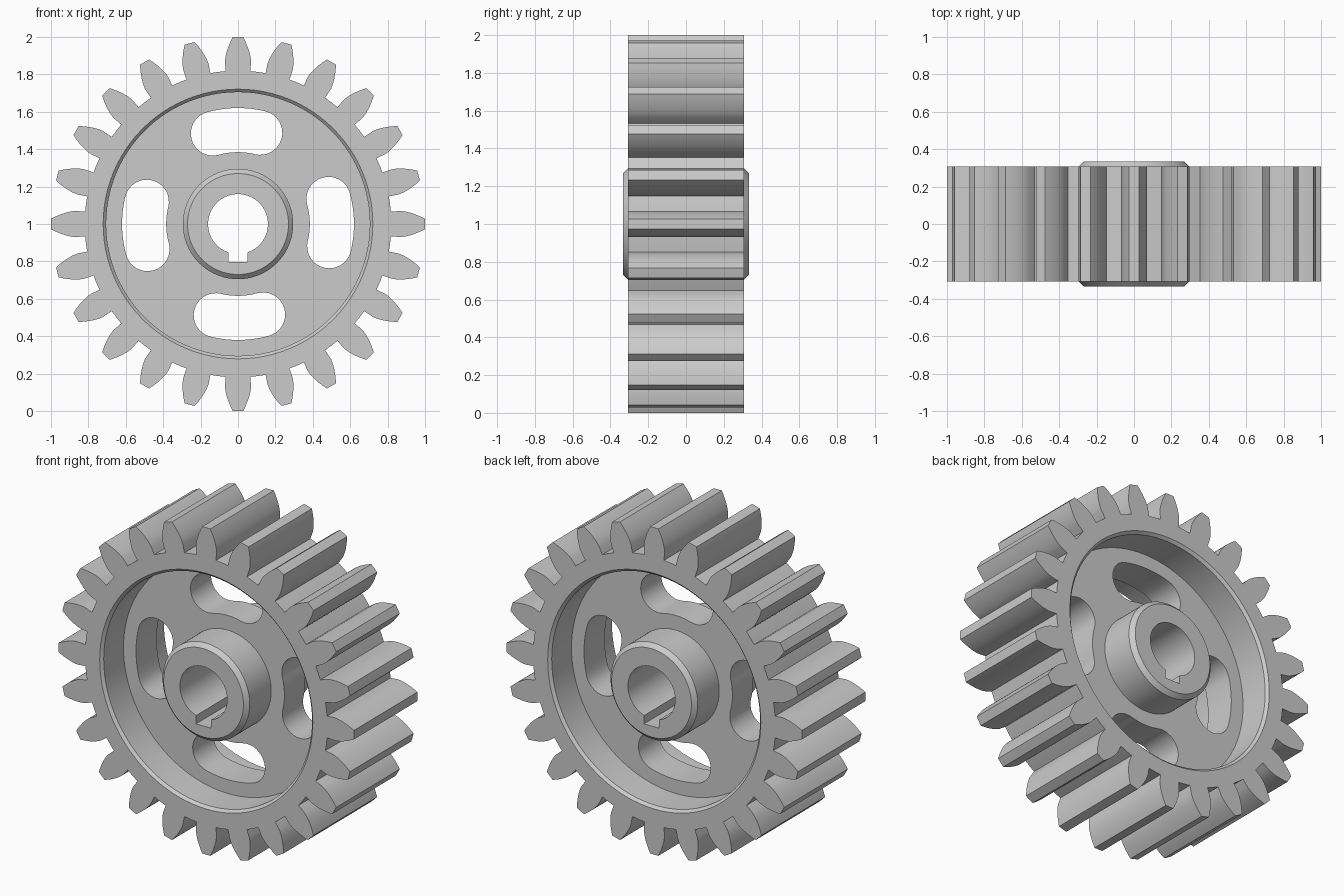
import bpy, bmesh
from math import sin, cos, pi, tan, acos, asin, sqrt, radians

if "Cube" in bpy.data.objects:
    bpy.data.objects.remove(bpy.data.objects["Cube"])

CZ = 1.0           # gear axis height
HALF = 0.307       # half face width
WEB = 0.10         # half web thickness
TEETH = 24


def loft(name, sections):
    """Solid through matching (outline, y) sections, capped at both ends."""
    bm = bmesh.new()
    rings = [[bm.verts.new((x, y, CZ + z)) for x, z in pts] for pts, y in sections]
    n = len(rings[0])
    for a, b in zip(rings, rings[1:]):
        for i in range(n):
            bm.faces.new((a[i], a[(i + 1) % n], b[(i + 1) % n], b[i]))
    bm.faces.new(rings[0])
    bm.faces.new(rings[-1])
    bmesh.ops.recalc_face_normals(bm, faces=bm.faces)
    me = bpy.data.meshes.new(name)
    bm.to_mesh(me)
    bm.free()
    ob = bpy.data.objects.new(name, me)
    bpy.context.collection.objects.link(ob)
    return ob


def arc(r, a0, a1, n, cx=0, cz=0):
    return [(cx + r * cos(a0 + (a1 - a0) * i / n),
             cz + r * sin(a0 + (a1 - a0) * i / n)) for i in range(n + 1)]


def circle(r, n=96):
    return arc(r, 0, 2 * pi, n)[:-1]


def boolean(target, tool, op):
    tool.hide_render = True
    m = target.modifiers.new(tool.name, 'BOOLEAN')
    m.object, m.operation, m.solver = tool, op, 'EXACT'
    bpy.context.view_layer.objects.active = target
    bpy.ops.object.modifier_apply(modifier=m.name)
    bpy.data.objects.remove(tool)


# involute tooth outline: 20 degree pressure angle
module = 2 / (TEETH + 2)
pitch = module * TEETH / 2
base = pitch * cos(radians(20))
root = 0.82
inv = lambda a: tan(a) - a
flank = []
for i in range(9):
    r = base + (1 - base) * i / 8
    half = pi / (2 * TEETH) + inv(radians(20)) - inv(acos(min(1, base / r)))
    flank.append((r, half))
flank.insert(0, (root, flank[0][1]))
outline = []
for t in range(TEETH):
    c = 2 * pi * t / TEETH
    tooth = [(r, c - h) for r, h in flank] + [(1.0, c)]
    tooth += [(r, c + h) for r, h in reversed(flank)]
    tooth.append((root, c + pi / TEETH))
    outline += [(r * cos(a), r * sin(a)) for r, a in tooth]
gear = loft("spur_gear", [(outline, -HALF), (outline, HALF)])

# chamfered recess on each face, leaving the web
for s in (-1, 1):
    boolean(gear, loft("recess_cutter", [
        (circle(0.705), s * WEB), (circle(0.705), s * (HALF - 0.016)),
        (circle(0.721), s * HALF), (circle(0.721), s * (HALF + 0.1))]), 'DIFFERENCE')

# four curved slots through the web
mid, w, spread = 0.502, 0.118, radians(14.6)
for k in range(4):
    c = k * pi / 2 + radians(0.9)
    a, b = c - spread, c + spread
    slot = arc(mid + w, a, b, 12)
    slot += arc(w, b, b + pi, 16, mid * cos(b), mid * sin(b))[1:]
    slot += arc(mid - w, b, a, 12)[1:]
    slot += arc(w, a + pi, a + 2 * pi, 16, mid * cos(a), mid * sin(a))[1:-1]
    boolean(gear, loft("slot_cutter", [(slot, -0.2), (slot, 0.2)]), 'DIFFERENCE')

# chamfered hub
boolean(gear, loft("hub", [
    (circle(0.27), -0.333), (circle(0.295), -0.308),
    (circle(0.295), 0.308), (circle(0.27), 0.333)]), 'UNION')

# bore with keyway
k = asin(0.05 / 0.16)
bore = arc(0.16, -pi / 2 + k, 1.5 * pi - k, 64) + [(-0.05, -0.203), (0.05, -0.203)]
boolean(gear, loft("bore_cutter", [(bore, -0.5), (bore, 0.5)]), 'DIFFERENCE')

bpy.ops.object.select_all(action='DESELECT')
gear.select_set(True)
bpy.context.view_layer.objects.active = gear
bpy.ops.object.shade_smooth_by_angle(angle=radians(25))
